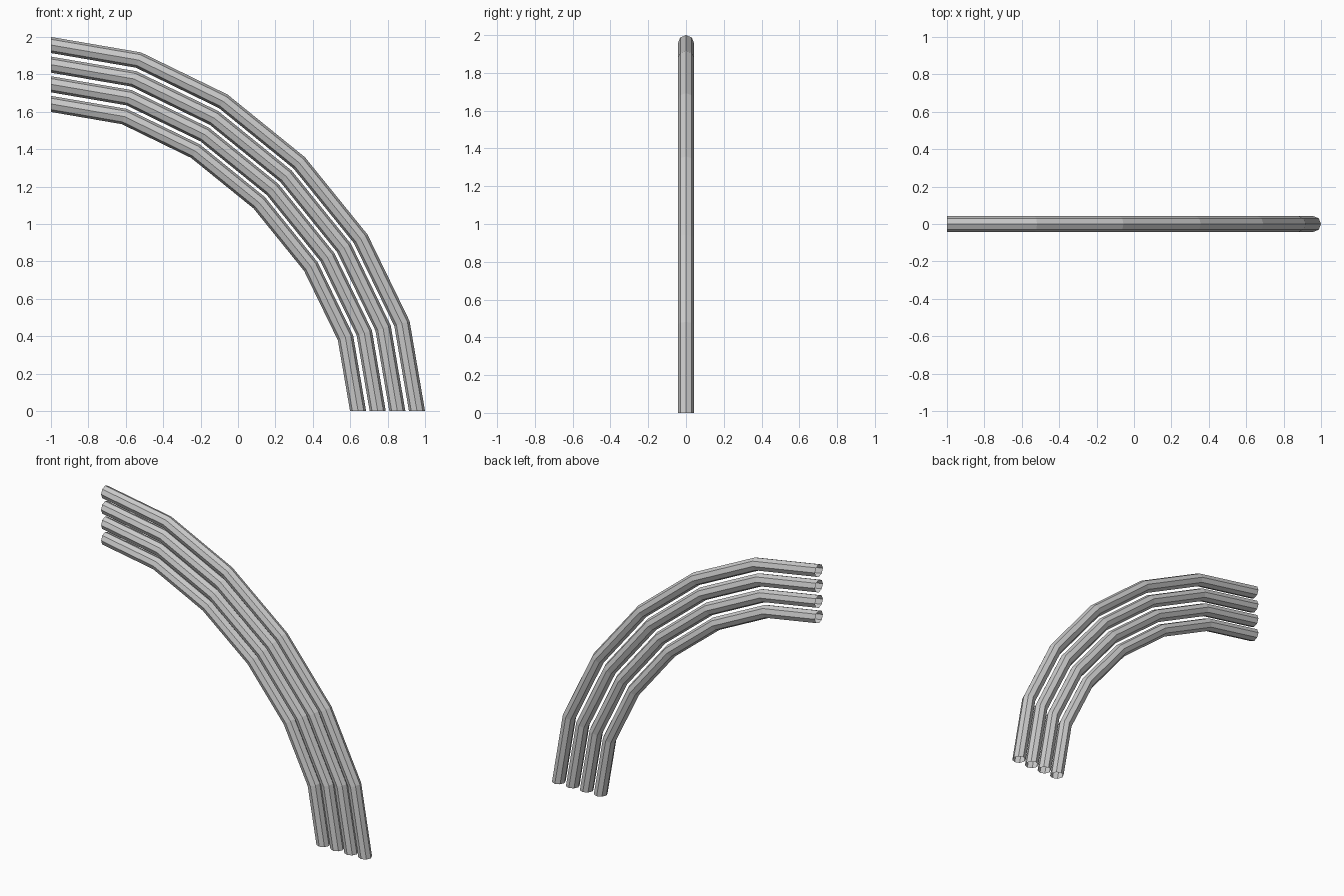
import bpy
import bmesh
from math import cos, sin, tau
from mathutils import Vector

cube = bpy.data.objects.get("Cube")
if cube:
    bpy.data.objects.remove(cube, do_unlink=True)

TUBE_RADIUS = 0.043
SIDES = 8
SEGMENTS = 6
SPACING = 0.105
HANDLE = 0.475          # handle length as a share of the bend radius

grey = bpy.data.materials.new("plain_grey")
grey.use_nodes = True
colour = (0.6, 0.6, 0.6, 1.0)
grey.diffuse_color = colour
grey.node_tree.nodes["Principled BSDF"].inputs["Base Color"].default_value = colour


def bend_point(radius, t):
    """Position and tangent on the quarter bend, from the foot to the top end."""
    a, b = Vector((radius, 0, 0)), Vector((radius, 0, radius * HANDLE))
    c, d = Vector((radius * HANDLE, 0, radius)), Vector((0, 0, radius))
    s = 1 - t
    point = a * s**3 + b * 3 * s * s * t + c * 3 * s * t * t + d * t**3
    tangent = (b - a) * s * s + (c - b) * 2 * s * t + (d - c) * t * t
    return point + Vector((-1, 0, 0)), tangent.normalized()


def make_tube(name, radius):
    """Sweep an open octagonal ring along the bend."""
    bm = bmesh.new()
    side = Vector((0, 1, 0))
    rings = []
    for i in range(SEGMENTS + 1):
        centre, tangent = bend_point(radius, i / SEGMENTS)
        outward = side.cross(tangent)
        angles = [tau * k / SIDES for k in range(SIDES)]
        rings.append([bm.verts.new(centre + TUBE_RADIUS * (outward * cos(a) + side * sin(a)))
                      for a in angles])
    for low, high in zip(rings, rings[1:]):
        for k in range(SIDES):
            n = (k + 1) % SIDES
            bm.faces.new((low[k], low[n], high[n], high[k]))
    bm.normal_update()
    # Make the walls face outwards
    first = bm.faces[:][0]
    middle = sum((v.co for v in rings[0] + rings[1]), Vector()) / (2 * SIDES)
    if first.normal.dot(first.calc_center_median() - middle) < 0:
        bmesh.ops.reverse_faces(bm, faces=bm.faces[:])
    mesh = bpy.data.meshes.new(name)
    bm.to_mesh(mesh)
    bm.free()
    mesh.materials.append(grey)
    bpy.context.collection.objects.link(bpy.data.objects.new(name, mesh))


# Four nested bent tubes, outermost first
for i, label in enumerate(("outer", "outer_middle", "inner_middle", "inner")):
    make_tube(label + "_bent_tube", 2 - TUBE_RADIUS - i * SPACING)
